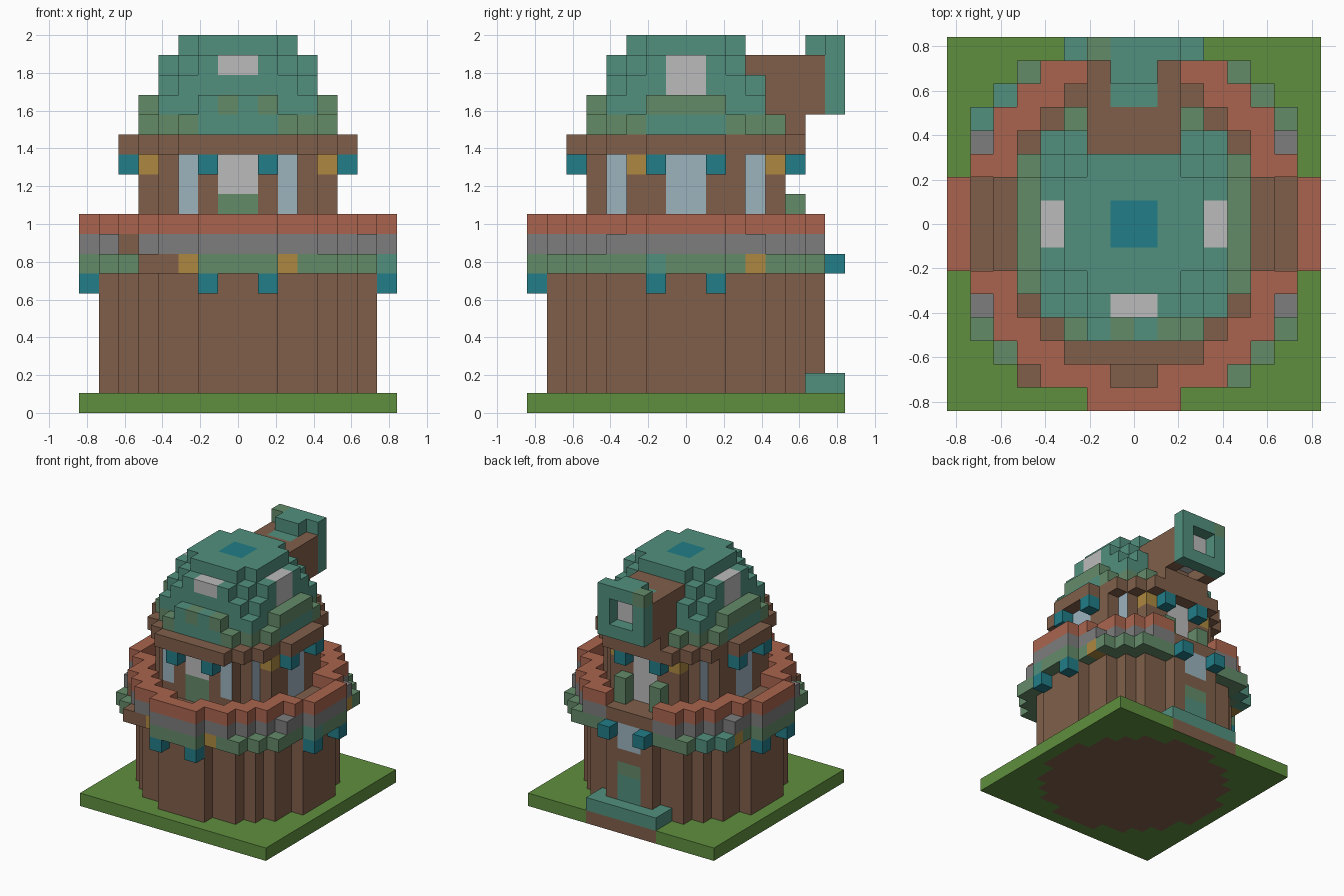
import bpy, bmesh
from mathutils import Vector

cube = bpy.data.objects.get("Cube")
if cube:
    bpy.data.objects.remove(cube)

U = 2 / 19  # edge of one block

COLOURS = {
    "brown": "805F4A", "grass": "608F3F", "teal": "52907E", "sage": "648B69",
    "terracotta": "AA644E", "grey": "7D7D7D", "pale_grey": "BBBBBB",
    "sky_glass": "9CB3BE", "gold": "AE8941", "deep_teal": "227D88",
}
NAMES = list(COLOURS)


def linear(c):
    return c / 12.92 if c <= 0.04045 else ((c + 0.055) / 1.055) ** 2.4


def make_material(name, code):
    rgb = [linear(int(code[i:i + 2], 16) / 255) for i in (0, 2, 4)]
    m = bpy.data.materials.new(name)
    m.use_nodes = True
    m.diffuse_color = (*rgb, 1)
    bsdf = next(n for n in m.node_tree.nodes if n.type == "BSDF_PRINCIPLED")
    bsdf.inputs["Base Color"].default_value = (*rgb, 1)
    bsdf.inputs["Roughness"].default_value = 0.9
    return m


MATERIALS = [make_material(n, c) for n, c in COLOURS.items()]
cells = {}   # block position -> (part, colour)
paint = {}   # (block position, face direction) -> colour
LEFT, RIGHT, FRONT, BACK, UP = (1, 0, 0), (-1, 0, 0), (0, -1, 0), (0, 1, 0), (0, 0, 1)


def span(x, y, z):
    return [(i, j, k) for i in range(*x) for j in range(*y) for k in range(*z)]


def box(part, colour, x, y, z, mirror=False):
    for c in span(x, y, z):
        cells[c] = (part, colour)
        if mirror:
            cells[(-1 - c[0], c[1], c[2])] = (part, colour)


def clear(x, y, z):
    for c in span(x, y, z):
        cells.pop(c, None)


def panel(colour, side, x, y, z):
    for c in span(x, y, z):
        paint[(c, side)] = colour


def layer(v):
    return v if v >= 0 else -v - 1


def inside(i, j, widths):
    return layer(j) < len(widths) and layer(i) < widths[layer(j)]


def disc(part, colour, z, widths, hole=()):
    """Stepped round slab; widths are half widths per row from the middle."""
    for c in span((-8, 8), (-8, 8), z):
        if inside(c[0], c[1], widths) and not inside(c[0], c[1], hole):
            cells[c] = (part, colour)


# Ground and lower tower
TOWER = [7, 7, 6, 6, 5, 4, 2]
box("ground", "grass", (-8, 8), (-8, 8), (0, 1))
disc("lower_tower", "brown", (0, 9), TOWER)

# Balcony: trim, wall and railing, open at the back
WALK = [7, 7, 5, 5, 4, 3, 1]
disc("balcony_trim", "sage", (7, 8), [8, 8, 7, 7, 7, 6, 5, 2], TOWER)
disc("balcony_wall", "grey", (8, 9), [8, 8, 7, 7, 6, 5, 4, 2], WALK)
disc("balcony_railing", "terracotta", (9, 10), [8, 8, 7, 6, 6, 5, 4, 2], WALK)
clear((-2, 2), (7, 8), (7, 10))
clear((-2, 2), (6, 7), (9, 10))
box("lower_tower", "brown", (-2, 2), (6, 7), (8, 9))
box("balcony_trim", "gold", (2, 3), (-7, -6), (7, 8), True)
box("balcony_trim", "gold", (6, 7), (3, 4), (7, 8), True)
box("balcony_trim", "teal", (7, 8), (-2, -1), (7, 8))
box("balcony_trim", "teal", (-6, -5), (5, 6), (7, 8))
box("balcony_trim", "teal", (-7, -6), (4, 5), (7, 8))
box("balcony_trim", "brown", (-5, -3), (-7, -6), (7, 8))
box("balcony_wall", "brown", (-6, -5), (-5, -4), (8, 9))

# Balcony brackets
box("balcony_brackets", "deep_teal", (1, 2), (-8, -7), (6, 7), True)
box("balcony_brackets", "deep_teal", (1, 2), (7, 8), (7, 8), True)
for j in (-2, 1):
    box("balcony_brackets", "deep_teal", (7, 8), (j, j + 1), (6, 7), True)

# Door, step and window above the door
box("door_step", "teal", (-3, 3), (6, 8), (1, 2))
panel("brown", BACK, (-3, 3), (7, 8), (0, 1))
panel("teal", BACK, (-1, 1), (6, 7), (2, 4))
panel("sage", BACK, (-1, 1), (6, 7), (4, 5))
panel("sky_glass", BACK, (-1, 1), (6, 7), (6, 8))

# Upper tower with windows
disc("upper_tower", "brown", (9, 13), [5, 5, 5, 4, 3])
for i in (-5, 4):
    box("upper_tower", "gold", (i, i + 1), (-3, -2), (12, 13))
for i in (-3, 2):
    box("upper_tower", "gold", (i, i + 1), (4, 5), (12, 13))
    panel("sky_glass", FRONT, (i, i + 1), (-5, -4), (10, 13))
for j in (-4, 3):
    panel("sky_glass", LEFT, (3, 4), (j, j + 1), (9, 13))
    panel("sky_glass", RIGHT, (-4, -3), (j, j + 1), (9, 13))
panel("sky_glass", LEFT, (4, 5), (-1, 1), (9, 13))
panel("sky_glass", RIGHT, (-5, -4), (-1, 1), (9, 13))
panel("sage", FRONT, (-1, 1), (-5, -4), (9, 11))
panel("pale_grey", FRONT, (-1, 1), (-5, -4), (11, 13))
panel("pale_grey", BACK, (-1, 1), (4, 5), (9, 13))
box("back_posts", "sage", (1, 2), (5, 6), (9, 11), True)

# Cornice and its brackets
disc("cornice", "brown", (13, 14), [6, 6, 5, 5, 4, 3])
for j in (-6, 5):
    box("cornice_brackets", "deep_teal", (1, 2), (j, j + 1), (12, 13), True)
for j in (-2, 1):
    box("cornice_brackets", "deep_teal", (5, 6), (j, j + 1), (12, 13), True)

# Dome
disc("dome", "sage", (14, 15), [5, 5, 5, 4, 3])
box("dome", "teal", (-2, 2), (-5, 5), (14, 15))
box("dome", "teal", (-5, 5), (-2, 2), (14, 15))
disc("dome", "teal", (15, 16), [5, 5, 4, 4, 2])
box("dome", "sage", (4, 5), (-2, 2), (15, 16), True)
for i in (-1, 1):
    box("dome", "sage", (i, i + 1), (-5, -4), (15, 16))
disc("dome", "teal", (16, 17), [4, 4, 4, 3])
disc("dome", "teal", (17, 18), [4, 4, 3, 2])
disc("dome", "teal", (18, 19), [3, 3, 2])
box("dome", "pale_grey", (-1, 1), (-4, -3), (17, 18))
box("dome", "pale_grey", (3, 4), (-1, 1), (16, 18), True)
panel("deep_teal", UP, (-1, 1), (-1, 1), (18, 19))

# Telescope: support, barrel, lens and square rim
box("telescope_support", "brown", (-2, 2), (5, 6), (14, 15))
box("telescope_barrel", "brown", (-2, 2), (3, 5), (17, 18))
box("telescope_barrel", "brown", (-2, 2), (4, 5), (15, 17))
box("telescope_barrel", "brown", (1, 2), (5, 7), (15, 18), True)
box("telescope_lens", "pale_grey", (-1, 1), (5, 7), (16, 18))
panel("teal", UP, (-1, 1), (5, 6), (17, 18))
box("telescope_rim", "teal", (-2, 2), (7, 8), (15, 19))
box("telescope_rim", "teal", (-1, 1), (6, 7), (18, 19))
box("telescope_rim", "sage", (-2, -1), (7, 8), (18, 19))
clear((-1, 1), (7, 8), (16, 18))


def build(part):
    """Mesh the exposed block faces of one part and merge the flat areas."""
    bm = bmesh.new()
    for c, (owner, colour) in cells.items():
        if owner != part:
            continue
        for axis in range(3):
            for s in (-1, 1):
                d = Vector([s if a == axis else 0 for a in range(3)])
                side = tuple(int(v) for v in d)
                if tuple(p + q for p, q in zip(c, side)) in cells:
                    continue
                e = Vector([1 if a == (axis + 1) % 3 else 0 for a in range(3)])
                f = d.cross(e)
                mid = Vector(c) + Vector((0.5, 0.5, 0.5)) + d / 2
                ring = [mid + (e * p + f * q) / 2
                        for p, q in ((-1, -1), (1, -1), (1, 1), (-1, 1))]
                face = bm.faces.new([bm.verts.new(v * U) for v in ring])
                face.material_index = NAMES.index(paint.get((c, side), colour))
    bmesh.ops.remove_doubles(bm, verts=bm.verts, dist=U / 100)
    bmesh.ops.dissolve_limit(bm, angle_limit=0.02, verts=bm.verts,
                             edges=bm.edges, delimit={"MATERIAL"})
    mesh = bpy.data.meshes.new(part)
    bm.to_mesh(mesh)
    bm.free()
    for m in MATERIALS:
        mesh.materials.append(m)
    bpy.context.collection.objects.link(bpy.data.objects.new(part, mesh))


for name in dict.fromkeys(owner for owner, _ in cells.values()):
    build(name)
